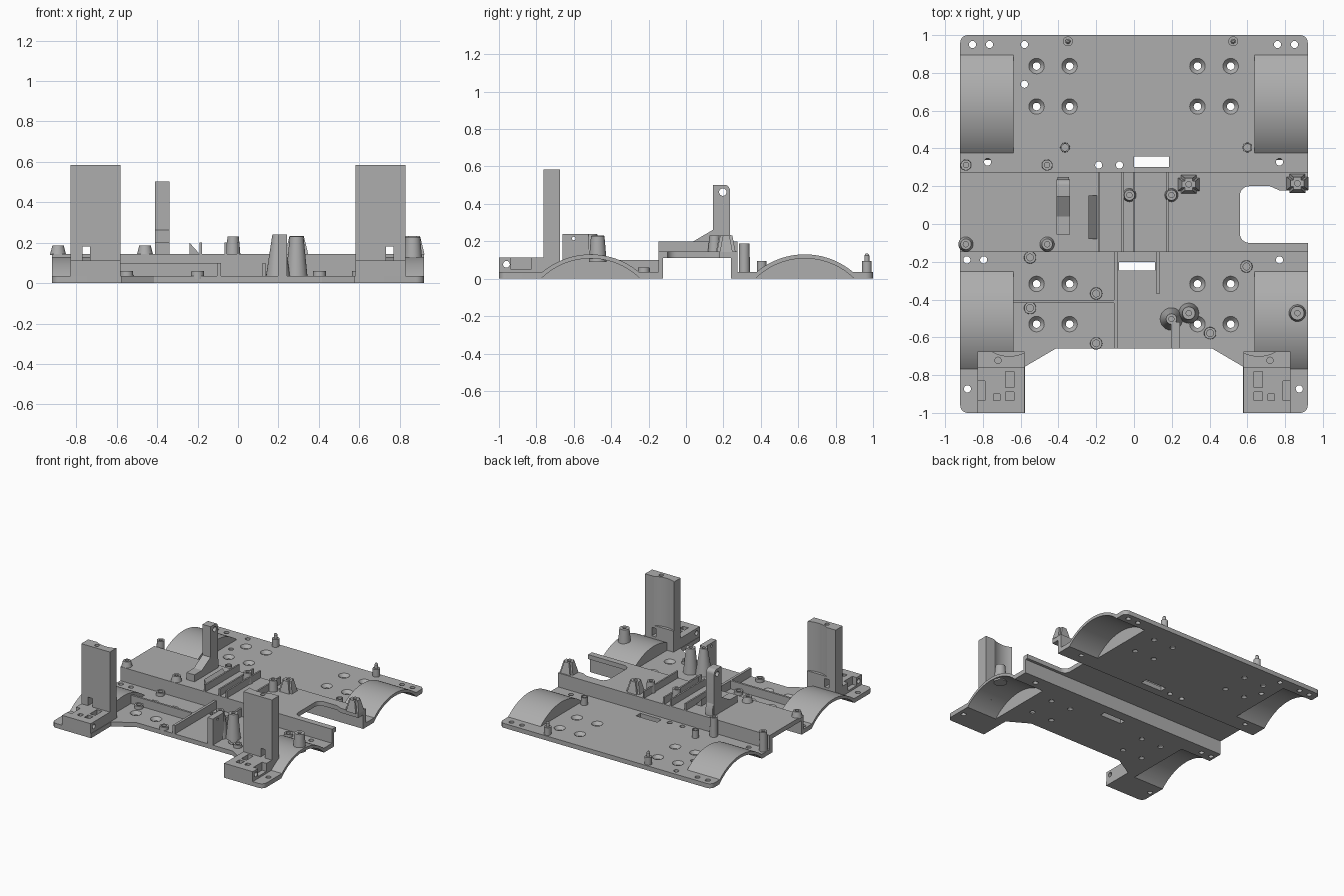
import bpy, bmesh, math
from mathutils import Matrix, Vector

if "Cube" in bpy.data.objects:
    bpy.data.objects.remove(bpy.data.objects["Cube"])

grey = bpy.data.materials.new("plain grey")
grey.diffuse_color = (0.42, 0.42, 0.42, 1)
grey.use_nodes = True
grey.node_tree.nodes["Principled BSDF"].inputs["Base Color"].default_value = grey.diffuse_color

# ---------- helpers: shapes are added to a bmesh, then turned into an object
def box(bm, x0, x1, y0, y1, z0, z1):
    m = Matrix.Translation(((x0 + x1) / 2, (y0 + y1) / 2, (z0 + z1) / 2)) @ \
        Matrix.Diagonal((x1 - x0, y1 - y0, z1 - z0, 1))
    bmesh.ops.create_cube(bm, size=1, matrix=m)

def prism(bm, pts, axis, a, b):
    """Extrude a 2D outline along x (points are y,z), y (x,z) or z (x,y)."""
    def put(p, t):
        return {'x': (t, p[0], p[1]), 'y': (p[0], t, p[1]), 'z': (p[0], p[1], t)}[axis]
    lo = [bm.verts.new(put(p, a)) for p in pts]
    hi = [bm.verts.new(put(p, b)) for p in pts]
    n = len(pts)
    fs = [bm.faces.new(lo), bm.faces.new(hi[::-1])]
    fs += [bm.faces.new((lo[i], hi[i], hi[(i + 1) % n], lo[(i + 1) % n])) for i in range(n)]
    bmesh.ops.recalc_face_normals(bm, faces=fs)

def lathe(bm, x, y, prof, n=24):
    """Closed turned shape from (radius, z) points, capped at both ends."""
    rings = [[bm.verts.new((x + r * math.cos(2 * math.pi * i / n),
                            y + r * math.sin(2 * math.pi * i / n), z)) for i in range(n)]
             for r, z in prof]
    fs = [bm.faces.new(rings[0]), bm.faces.new(rings[-1])]
    for p, q in zip(rings, rings[1:]):
        fs += [bm.faces.new((p[i], p[(i + 1) % n], q[(i + 1) % n], q[i])) for i in range(n)]
    bmesh.ops.recalc_face_normals(bm, faces=fs)

def arc(cx, cy, r, a0, a1, n=8):
    return [(cx + r * math.cos(math.radians(a0 + (a1 - a0) * i / n)),
             cy + r * math.sin(math.radians(a0 + (a1 - a0) * i / n))) for i in range(n + 1)]

def make(name, bm, cut=None):
    me = bpy.data.meshes.new(name)
    bm.to_mesh(me)
    bm.free()
    me.materials.append(grey)
    ob = bpy.data.objects.new(name, me)
    bpy.context.collection.objects.link(ob)
    bpy.ops.object.select_all(action='DESELECT')
    bpy.context.view_layer.objects.active = ob
    ob.select_set(True)
    if cut:
        tool = make("cutter", cut)
        bpy.ops.object.select_all(action='DESELECT')
        bpy.context.view_layer.objects.active = ob
        ob.select_set(True)
        mod = ob.modifiers.new("cut", 'BOOLEAN')
        mod.operation, mod.solver, mod.object = 'DIFFERENCE', 'EXACT', tool
        bpy.ops.object.modifier_apply(modifier=mod.name)
        bpy.data.objects.remove(tool)
    bpy.ops.object.shade_smooth_by_angle(angle=math.radians(30))
    return ob

T = 0.035                      # floor thickness
ARCH_Y, ARCH_Z, R_OUT, R_IN = (-0.51, 0.635), -0.27, 0.4, 0.378

# ---------- base plate with wheel openings, channel gap, slots and holes
half = [(0.0, -0.66), (0.415, -0.66), (0.577, -0.755), (0.577, -1.0)] + \
    arc(0.88, -0.96, 0.04, -90, 0) + arc(0.88, 0.96, 0.04, 0, 90)
outline = half + [(-x, y) for x, y in half[:0:-1]]
bm = bmesh.new()
prism(bm, outline, 'z', 0, T)
cut = bmesh.new()
box(cut, -1, 1, -0.122, 0.24, -0.1, 0.1)
box(cut, 0.0, 0.185, 0.303, 0.357, -0.1, 0.1)
box(cut, -0.08, 0.11, -0.245, -0.2, -0.1, 0.1)
for cy in ARCH_Y:
    for s in (-1, 1):
        prism(cut, arc(0, 0, R_IN, 30, 150, 48) and
              [(cy + u, ARCH_Z + v) for u, v in arc(0, 0, R_IN, 30, 150, 48)],
              'x', s * 0.655, s * 1.0)
for x in (-0.516, -0.341, 0.336, 0.512):
    for y in (0.836, 0.622, -0.317, -0.53):
        lathe(cut, x, y, [(0.02, -0.1), (0.02, 0.012), (0.042, T + 0.001), (0.042, 0.1)])
for x, y in [(-0.855, 0.95), (-0.765, 0.95), (-0.58, 0.95), (0.76, 0.95), (0.85, 0.95),
             (-0.58, 0.74), (-0.775, 0.328), (-0.187, 0.312), (-0.077, 0.312),
             (0.77, 0.328), (-0.885, -0.19), (-0.796, -0.19), (0.77, -0.19),
             (-0.882, -0.873), (0.875, -0.873)]:
    lathe(cut, x, y, [(0.019, -0.1), (0.019, 0.1)], 16)
make("base_plate", bm, cut)

# ---------- wheel arches: curved shell with a closed inner end
for tag, cy in zip(("front", "rear"), ARCH_Y):
    for side, s in (("left", -1), ("right", 1)):
        a_out = math.degrees(math.acos(0.27 / R_OUT))
        a_in = math.degrees(math.acos(0.27 / R_IN))
        outer = [(cy + u, ARCH_Z + v) for u, v in arc(0, 0, R_OUT, 90 - a_out, 90 + a_out, 48)]
        inner = [(cy + u, ARCH_Z + v) for u, v in arc(0, 0, R_IN, 90 + a_in, 90 - a_in, 48)]
        bm = bmesh.new()
        prism(bm, outer + inner, 'x', s * 0.655, s * 0.92)
        prism(bm, outer, 'x', s * 0.637, s * 0.655)
        make(f"{tag}_{side}_wheel_arch", bm)

# ---------- raised channel running across the chassis
bm = bmesh.new()
prism(bm, [(-0.147, 0), (-0.122, 0), (-0.122, 0.11), (0.24, 0.11), (0.24, 0),
           (0.275, 0), (0.275, 0.145), (-0.147, 0.145)], 'x', -0.92, 0.92)
cut = bmesh.new()
prism(cut, arc(0.61, -0.05, 0.05, 270, 180) + arc(0.61, 0.15, 0.05, 180, 90) +
      [(0.72, 0.2), (0.77, 0.178), (1.0, 0.178), (1.0, -0.1)], 'z', 0.05, 0.3)
make("channel", bm, cut)

# ---------- thin ribs on the channel and on the front floor
bm = bmesh.new()
for x in (-0.185, -0.06, 0.0, 0.177):
    box(bm, x - 0.006, x + 0.006, -0.147, 0.275, 0.14, 0.2)
prism(bm, [(-0.24, 0.14), (-0.24, 0.2), (-0.195, 0.15), (-0.195, 0.14)], 'y', -0.08, 0.15)
make("channel_ribs", bm)
bm = bmesh.new()
box(bm, -0.64, -0.1, -0.418, -0.402, 0.03, 0.1)
box(bm, -0.105, -0.085, -0.66, -0.14, 0.03, 0.1)
box(bm, 0.12, 0.135, -0.37, -0.14, 0.03, 0.1)
make("floor_ribs", bm)

# ---------- upright lever post with gusset foot
bm = bmesh.new()
prism(bm, [(0.145, 0.14)] + [(0.235, 0.14)] + arc(0.205, 0.472, 0.03, 0, 90) + [(0.145, 0.502)],
      'x', -0.41, -0.34)
cut = bmesh.new()
prism(cut, arc(0.197, 0.463, 0.02, 0, 345, 23), 'x', -0.5, -0.2)
make("lever_post", bm, cut)
bm = bmesh.new()
prism(bm, [(-0.055, 0.14), (-0.055, 0.2), (0.04, 0.2), (0.15, 0.265), (0.15, 0.14)],
      'x', -0.41, -0.34)
prism(bm, [(0.23, 0.14), (0.23, 0.25), (0.25, 0.2), (0.25, 0.14)], 'x', -0.405, -0.345)
make("lever_post_gusset", bm)

# ---------- front towers and their mounting blocks
for side, s in (("left", -1), ("right", 1)):
    def bx(b, x0, x1, *r):
        box(b, min(s * x0, s * x1), max(s * x0, s * x1), *r)
    bm = bmesh.new()
    bx(bm, 0.58, 0.828, -0.762, -0.675, 0.03, 0.585)
    cut = bmesh.new()
    bx(cut, 0.732, 0.77, -1.1, -0.5, 0.113, 0.18)
    lathe(cut, s * 0.72, -0.722, [(0.017, 0.5), (0.017, 0.7)], 16)
    lathe(cut, s * 0.66, -0.52, [(0.18, 0.2), (0.18, 0.7)], 64)
    prism(cut, [(ARCH_Y[0] + u, ARCH_Z + v) for u, v in arc(0, 0, R_IN, 30, 150, 48)],
          'x', s * 0.655, s * 1.0)
    make(f"{side}_tower", bm, cut)
    bm = bmesh.new()
    bx(bm, 0.58, 0.828, -1.0, -0.755, 0.02, 0.113)
    cut = bmesh.new()
    bx(cut, 0.635, 0.68, -0.865, -0.78, 0.05, 0.2)
    bx(cut, 0.635, 0.68, -0.935, -0.89, 0.05, 0.2)
    bx(cut, 0.71, 0.745, -0.935, -0.9, 0.05, 0.2)
    bx(cut, 0.79, 0.9, -0.935, -0.83, 0.05, 0.2)
    prism(cut, arc(-0.96, 0.077, 0.018, 0, 345, 23), 'x', 0.4 * s, s)
    make(f"{side}_mounting_block", bm, cut)

# ---------- standoffs: (x, y, base z, top z, base radius, top radius)
def standoff(name, x, y, z0, z1, r0, r1, hole=0.014):
    b = bmesh.new()
    lathe(b, x, y, [(r0, z0), (r1, z1), (hole, z1), (hole, z1 - 0.025)])
    make(name, b)

for x, y in [(-0.55, -0.177), (-0.2, -0.368), (-0.55, -0.445),
             (-0.2, -0.632), (0.595, -0.225), (0.403, -0.578)]:
    standoff("floor_standoff", x, y, 0.02, 0.06, 0.033, 0.031, 0.018)
for x in (-0.89, -0.46):
    standoff("rear_side_standoff", x, 0.312, 0.02, 0.187, 0.03, 0.028)
    standoff("front_side_standoff", x, -0.107, 0.14, 0.187, 0.04, 0.028)
for x in (-0.365, 0.6):
    standoff("rear_low_standoff", x, 0.405, 0.02, 0.095, 0.026, 0.025, 0.018)
for x in (-0.35, 0.525):
    b = bmesh.new()
    lathe(b, x, 0.967, [(0.026, 0.02), (0.026, 0.095), (0.013, 0.095), (0.013, 0.125), (0.006, 0.135)])
    make("rear_locating_pin", b)
standoff("arch_standoff", 0.865, -0.472, 0.09, 0.228, 0.048, 0.036)
standoff("deck_standoff", -0.024, 0.153, 0.14, 0.23, 0.036, 0.028)
standoff("deck_standoff", 0.198, 0.153, 0.14, 0.23, 0.036, 0.028)
standoff("front_post", 0.198, -0.503, 0.02, 0.24, 0.062, 0.028)
standoff("front_post", 0.29, -0.472, 0.02, 0.23, 0.055, 0.034)

# ---------- square tapered pads on the channel
for x, y in ((0.29, 0.21), (0.865, 0.215)):
    bm = bmesh.new()
    m = Matrix.Translation((x, y, 0.187)) @ Matrix.Diagonal((0.115, 0.1, 0.09, 1))
    bmesh.ops.create_cube(bm, size=1, matrix=m)
    for v in bm.verts:
        if v.co.z > 0.2:
            v.co.x = x + (v.co.x - x) * 0.62
            v.co.y = y + (v.co.y - y) * 0.65
    bmesh.ops.bevel(bm, geom=[e for e in bm.edges if abs((e.verts[0].co - e.verts[1].co).z) > 0.05],
                    offset=0.015, segments=4, affect='EDGES')
    cut = bmesh.new()
    lathe(cut, x, y, [(0.015, 0.2), (0.015, 0.3)], 16)
    make("tapered_pad", bm, cut)

# ---------- upright web at the front edge
bm = bmesh.new()
box(bm, 0.197, 0.243, -0.66, -0.52, 0.02, 0.24)
prism(bm, [(0.2, 0.03), (0.2, 0.2), (0.175, 0.09), (0.14, 0.035), (0.14, 0.03)], 'y', -0.56, -0.5)
cut = bmesh.new()
prism(cut, arc(-0.6, 0.215, 0.01, 0, 330, 11), 'x', 0.1, 0.3)
make("front_web", bm, cut)
